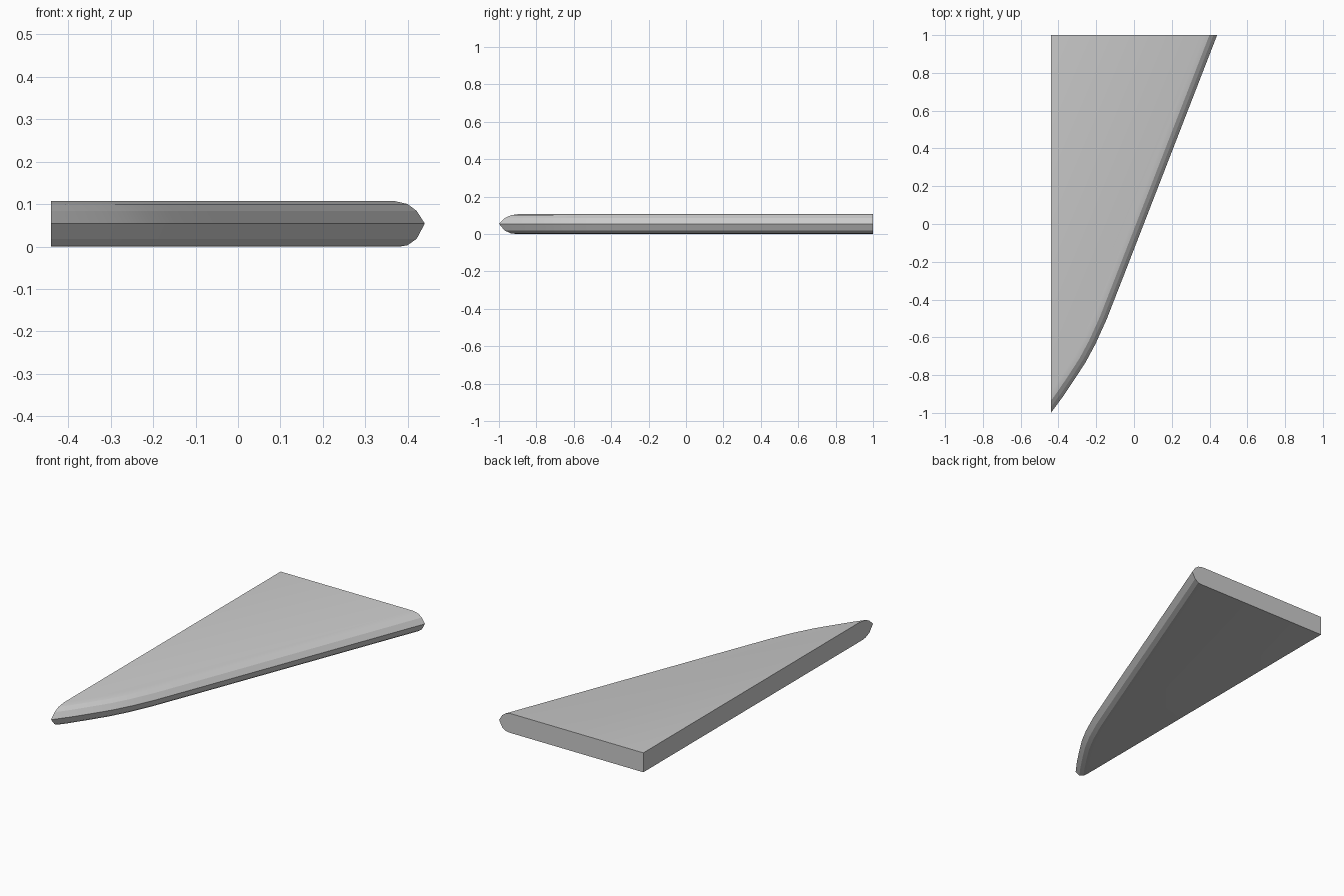
import bpy, bmesh, math
from mathutils import Vector

if "Cube" in bpy.data.objects:
    bpy.data.objects.remove(bpy.data.objects["Cube"])

LEFT, BACK = -0.44, 1.0

# Leading edge seen from above, from the front tip to the back corner
edge = [Vector(p) for p in [(-0.44, -1.0), (-0.375, -0.912), (-0.31, -0.815), (-0.255, -0.73),
                            (-0.203, -0.633), (-0.145, -0.505), (-0.05, -0.262), (0.44, 1.0)]]
# Rounded nose cross-section: (inset from the edge, height)
nose = [(0.055, 0.0), (0.038, 0.003), (0.018, 0.018), (0.0, 0.054),
        (0.018, 0.084), (0.038, 0.1), (0.066, 0.107)]


def inset_edge(d):
    """Offset the leading edge inward, ending on the left and back planes."""
    dirs = [(b - a).normalized() for a, b in zip(edge, edge[1:])]
    normals = [Vector((-t.y, t.x)) for t in dirs]
    a = edge[0] + normals[0] * d
    pts = [a + dirs[0] * ((LEFT - a.x) / dirs[0].x)]
    for i in range(1, len(edge) - 1):
        m = (normals[i - 1] + normals[i]).normalized()
        pts.append(edge[i] + m * (d / m.dot(normals[i])))
    b = edge[-1] + normals[-1] * d
    pts.append(b + dirs[-1] * ((BACK - b.y) / dirs[-1].y))
    return pts


bm = bmesh.new()
rows = [[bm.verts.new((p.x, p.y, z)) for p in inset_edge(d)] for d, z in nose]
low = bm.verts.new((LEFT, BACK, nose[0][1]))
high = bm.verts.new((LEFT, BACK, nose[-1][1]))

# Rounded leading edge
for r0, r1 in zip(rows, rows[1:]):
    for i in range(len(edge) - 1):
        bm.faces.new((r0[i], r0[i + 1], r1[i + 1], r1[i]))
# Flat bottom and top, then the left and back walls
bm.faces.new(rows[0] + [low])
bm.faces.new(rows[-1] + [high])
bm.faces.new([r[0] for r in rows] + [high, low])
bm.faces.new([r[-1] for r in rows] + [high, low])
bmesh.ops.recalc_face_normals(bm, faces=bm.faces)

mesh = bpy.data.meshes.new("wing_panel")
bm.to_mesh(mesh)
bm.free()
panel = bpy.data.objects.new("wing_panel", mesh)
bpy.context.collection.objects.link(panel)
bpy.context.view_layer.objects.active = panel
panel.select_set(True)
bpy.ops.object.shade_smooth_by_angle(angle=math.radians(20))
